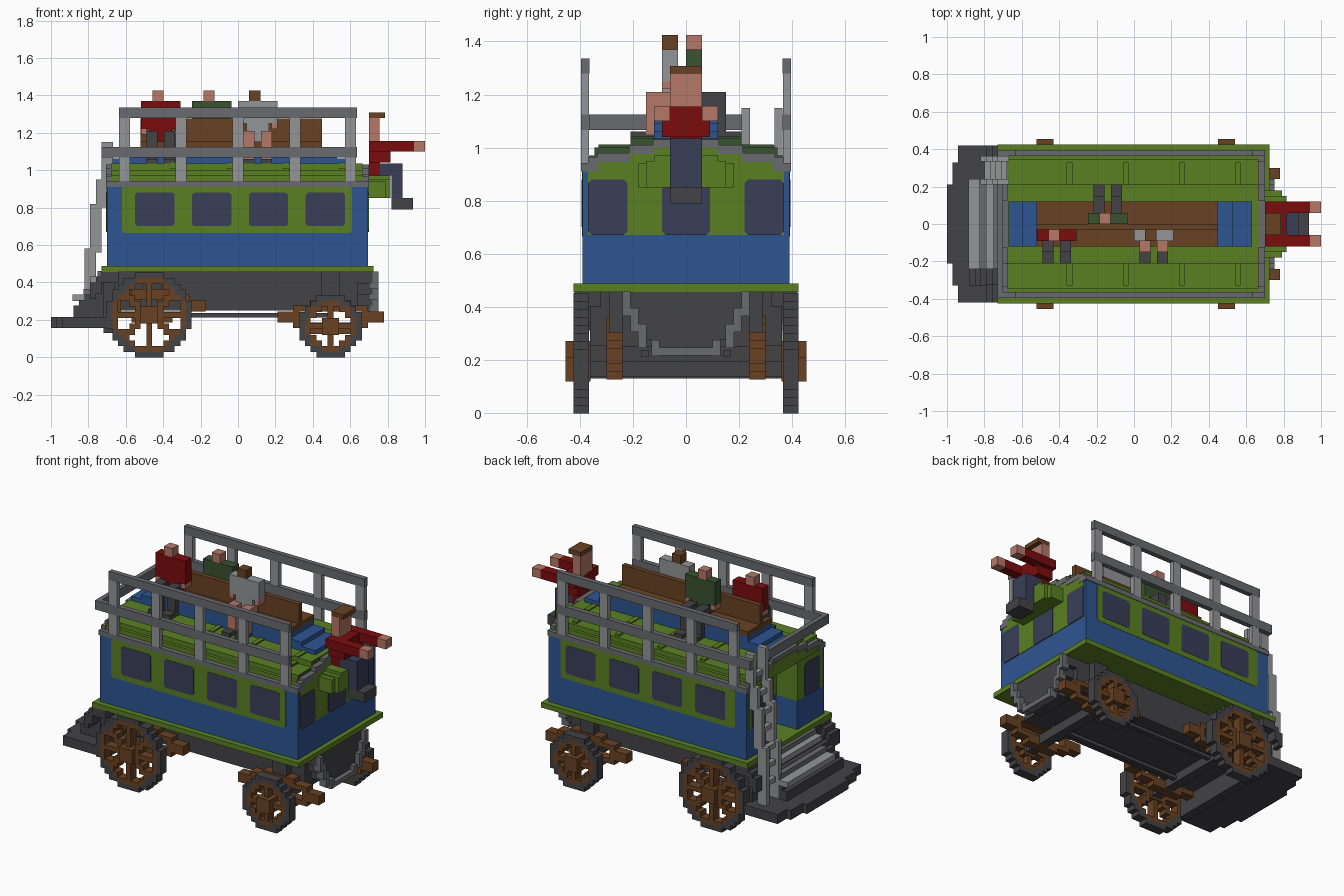
import bpy, bmesh, math

if "Cube" in bpy.data.objects:
    bpy.data.objects.remove(bpy.data.objects["Cube"])

U = 0.0303  # size of one block


def colour(name, hexa):
    def lin(v):
        v /= 255
        return v / 12.92 if v <= 0.04045 else ((v + 0.055) / 1.055) ** 2.4
    c = tuple(lin(int(hexa[i:i + 2], 16)) for i in (0, 2, 4)) + (1,)
    m = bpy.data.materials.new(name)
    m.diffuse_color = c
    m.use_nodes = True
    b = m.node_tree.nodes["Principled BSDF"]
    b.inputs["Base Color"].default_value = c
    b.inputs["Roughness"].default_value = 0.8
    return m


BLUE = colour("blue", "2D5592")
GREEN = colour("green", "5A8022")
DARK = colour("dark_grey", "434347")
MID = colour("mid_grey", "6A6B70")
LIGHT = colour("light_grey", "949597")
BROWN = colour("brown", "684222")
NAVY = colour("navy", "393E58")
SKIN = colour("skin", "B57868")
RED = colour("red", "7B0C0D")
FOREST = colour("dark_green", "3A5230")


def boxes(name, mats, items):
    """items: (x0, x1, y0, y1, z0, z1[, material slot])"""
    bm = bmesh.new()
    for it in items:
        x0, x1, y0, y1, z0, z1 = it[:6]
        vs = bmesh.ops.create_cube(bm, size=1)["verts"]
        for v in vs:
            v.co.x = x1 if v.co.x > 0 else x0
            v.co.y = y1 if v.co.y > 0 else y0
            v.co.z = z1 if v.co.z > 0 else z0
        for f in {f for v in vs for f in v.link_faces}:
            f.material_index = it[6] if len(it) > 6 else 0
    me = bpy.data.meshes.new(name)
    bm.normal_update()
    bm.to_mesh(me)
    bm.free()
    for m in mats:
        me.materials.append(m)
    ob = bpy.data.objects.new(name, me)
    bpy.context.collection.objects.link(ob)
    return ob


def both(items):
    """Mirror boxes across y = 0."""
    return items + [(b[0], b[1], -b[3], -b[2]) + tuple(b[4:]) for b in items]


def plate(name, mat, box, axis, bevel=0.012):
    """Thin panel with its four outline corners cut."""
    ob = boxes(name, [mat], [box])
    bm = bmesh.new()
    bm.from_mesh(ob.data)
    edges = [e for e in bm.edges if abs(e.verts[0].co[axis] - e.verts[1].co[axis]) > 1e-5
             and all(abs(e.verts[0].co[k] - e.verts[1].co[k]) < 1e-5 for k in range(3) if k != axis)]
    bmesh.ops.bevel(bm, geom=edges, offset=bevel, segments=1, affect='EDGES')
    bm.to_mesh(ob.data)
    bm.free()


# Carriage body, with a doorway left open at the rear
boxes("body", [BLUE], [(-0.55, 0.695, -0.39, 0.39, 0.485, 0.915)]
      + both([(-0.70, -0.55, 0.12, 0.39, 0.485, 0.915)]))
boxes("floor_plate", [GREEN], [(-0.73, 0.725, -0.425, 0.425, 0.455, 0.487)])
boxes("doorway_upper", [GREEN], [(-0.556, -0.55, -0.12, 0.12, 0.67, 0.915)]
      + both([(-0.70, -0.55, 0.117, 0.12, 0.67, 0.915)]))

# Painted side bands and windows
for side, s in (("front", -1), ("back", 1)):
    y0, y1 = sorted((s * 0.389, s * 0.392))
    plate(side + "_band", GREEN, (-0.62, 0.61, y0, y1, 0.665, 0.912), 1)
    for i in range(4):
        x = -0.55 + i * 0.304
        y0, y1 = sorted((s * 0.389, s * 0.394))
        plate(side + "_window", NAVY, (x, x + 0.21, y0, y1, 0.70, 0.88), 1)

# End bands and windows
boxes("driver_end_band", [GREEN], [(0.69, 0.698, -0.37, 0.37, 0.67, 0.915),
      (0.66, 0.698, -0.335, 0.335, 0.91, 0.947), (0.66, 0.698, -0.215, 0.215, 0.94, 0.977),
      (0.66, 0.698, -0.125, 0.125, 0.97, 1.003)])
for y, w in ((-0.295, 0.075), (0, 0.09), (0.295, 0.075)):
    plate("driver_end_window", NAVY, (0.694, 0.701, y - w, y + w, 0.67, 0.88), 0, 0.015)
for s in (-1, 1):
    a, b = sorted((s * 0.12, s * 0.37))
    boxes("rear_band", [GREEN], [(-0.703, -0.70, a, b, 0.67, 0.915)])
    plate("rear_window", NAVY, (-0.706, -0.70, s * 0.265 - 0.075, s * 0.265 + 0.075, 0.67, 0.88), 0, 0.015)

# Stepped roof with cross ribs; faces towards the driver are dark green
ribs = both([r for x in (-0.36, -0.06, 0.24, 0.54) for r in (
    (x, x + U, 0.21, 0.33, 0.99, 1.012), (x, x + U, 0.12, 0.21, 1.03, 1.042))])
roof = boxes("roof", [GREEN, FOREST],
             [(-0.68, 0.665, -0.365, 0.365, 0.91, 0.97), (-0.68, 0.665, -0.345, 0.345, 0.97, 1.0),
              (-0.68, 0.665, -0.21, 0.21, 1.0, 1.035)] + ribs)
for p in roof.data.polygons:
    if p.normal.x > 0.5:
        p.material_index = 1

# Grey trim following the roof edge
trim = [(-0.705, 0.70, 0.36, 0.395, 0.91, 0.942)]
for x0, x1 in ((-0.705, -0.675), (0.665, 0.70)):
    trim += [(x0, x1, 0.33, 0.37, 0.91, 0.965), (x0, x1, 0.21, 0.335, 0.945, 0.98),
             (x0, x1, 0.12, 0.215, 0.975, 1.01), (x0, x1, 0, 0.125, 1.0, 1.03)]
boxes("roof_trim", [MID], both(trim))
boxes("rear_gable", [GREEN], [(-0.70, -0.67, -0.335, 0.335, 0.912, 0.947),
      (-0.70, -0.67, -0.215, 0.215, 0.94, 0.977), (-0.70, -0.67, -0.125, 0.125, 0.97, 1.003)])

# Railings
posts = [(x - 0.029, x + 0.029, 0.365, 0.395, 0.94, 1.285) for x in (-0.606, -0.304, 0, 0.304, 0.602)]
boxes("rail_posts", [LIGHT], both(posts))
boxes("rails", [MID], both([(-0.635, 0.635, 0.364, 0.396, 1.28, 1.335),
                            (-0.73, 0.635, 0.364, 0.396, 1.067, 1.125)])
      + [(-0.73, -0.70, -0.365, 0.21, 1.067, 1.125)])

# Roof ladder: leaning stiles in steps, with rungs
ladder = []
for x, z0, z1 in ((-0.82, 0.215, 0.58), (-0.79, 0.56, 0.82), (-0.76, 0.80, 0.95), (-0.73, 0.93, 1.15)):
    for y in (0.21, 0.333):
        ladder.append((x, x + 2 * U, y, y + U, z0, z1))
for i in range(7):
    z = 0.32 + i * 0.11
    x = -0.80 + 0.03 * (z > 0.58) + 0.03 * (z > 0.82) + 0.03 * (z > 0.95)
    ladder.append((x, x + U, 0.24, 0.335, z, z + U))
boxes("ladder", [LIGHT], ladder)

# Rear platform, stairs, back board and stepped mudguards beside them
boxes("rear_platform", [DARK], [(-0.94, -0.70, -0.42, 0.42, 0.155, 0.215),
      (-0.97, -0.94, -0.33, 0.33, 0.155, 0.215), (-1.0, -0.97, -0.21, 0.21, 0.155, 0.215)])
boxes("stair_wedge", [DARK], [(-0.88 + i * U, -0.66, -0.33, 0.24, 0.21, 0.275 + i * U) for i in range(7)]
      + [(-0.72, -0.66, -0.362, 0.362, 0.13, 0.457)])
boxes("mudguards", [DARK], both([(-0.79, -0.76, 0.32, 0.42, 0.31, 0.40),
      (-0.76, -0.73, 0.32, 0.42, 0.34, 0.43), (-0.73, -0.64, 0.32, 0.42, 0.40, 0.457)]))
boxes("stair_treads", [LIGHT, MID], [
    (-0.885, -0.82, -0.24, 0.24, 0.30, 0.335), (-0.825, -0.79, -0.24, 0.24, 0.335, 0.365, 1),
    (-0.79, -0.73, -0.24, 0.24, 0.395, 0.43), (-0.75, -0.70, -0.24, 0.24, 0.43, 0.46, 1)])

# Hull under the floor, ending in a stepped footwell with a grey rim
levels = [(0.24, 0.395, 0.457), (0.21, 0.335, 0.395), (0.18, 0.275, 0.335), (0.13, 0.245, 0.275)]
boxes("hull", [DARK], [(-0.70, 0.64, -0.24, 0.24, 0.25, 0.457)]
      + [(0.60, 0.72, -w, w, a, b) for w, a, b in levels])
rim = [(0.70, 0.75, w - U, w, a - 0.03, b) for w, a, b in levels]
boxes("hull_rim", [MID], both(rim) + [(0.70, 0.75, -0.13, 0.13, 0.217, 0.247)])


# Wheels: blocky tyre, rim, spokes and hub
def wheel(name, cx, n, diagonals):
    cz, items = (n + 0.5) * U - 0.002, []
    for i in range(-n, n + 1):
        for j in range(-n, n + 1):
            d = math.hypot(i, j)
            if d > n + 0.45:
                continue
            spoke = i == 0 or j == 0 or abs(i) - abs(j) in diagonals
            if d > n - 1.5 or d < 1.5 or spoke:
                x, z = cx + i * U, cz + j * U
                items.append((x - U / 2, x + U / 2, 0.365, 0.425, z - U / 2, z + U / 2,
                              0 if d > n - 0.65 else 1))
    items.append((cx - 1.5 * U, cx + 1.5 * U, 0.36, 0.455, cz - 1.5 * U, cz + 1.5 * U, 1))
    boxes(name + "_wheels", [DARK, BROWN], both(items))
    boxes(name + "_axle", [DARK], [(cx - U, cx + U, -0.37, 0.37, cz - U, cz + U)])


wheel("rear", -0.475, 7, (0, 1))
wheel("driver", 0.495, 5, ())

# Leaf springs and connecting rods
for name, cx, z in (("rear_springs", -0.46, 0.245), ("driver_springs", 0.495, 0.185)):
    boxes(name, [BROWN], both([
        (cx - 0.285, cx - 0.165, 0.24, 0.30, z, z + 0.06), (cx + 0.165, cx + 0.285, 0.24, 0.30, z, z + 0.06),
        (cx - 0.20, cx + 0.20, 0.24, 0.30, z + 0.06, z + 0.09),
        (cx - 0.11, cx + 0.11, 0.24, 0.30, z + 0.09, z + 0.12),
        (cx - 0.20, cx + 0.20, 0.24, 0.30, z - 0.03, z),
        (cx - 0.11, cx + 0.11, 0.24, 0.30, z - 0.06, z - 0.03)]))
    boxes(name + "_hanger", [DARK], both([(cx - 0.05, cx + 0.05, 0.18, 0.29, z + 0.12, 0.457)]))
boxes("rods", [DARK], both([(-0.475, 0.495, 0.14, 0.17, 0.213, 0.235)]))

# Roof bench
boxes("bench_base", [BLUE], [(-0.67, 0.63, -0.12, 0.12, 1.03, 1.062),
      (-0.60, 0.53, -0.12, 0.12, 1.06, 1.09), (-0.52, 0.45, -0.12, 0.12, 1.09, 1.121)])
boxes("bench", [BROWN], [(-0.52, 0.45, -0.12, 0.12, 1.12, 1.152), (-0.52, 0.45, -0.03, 0.0, 1.15, 1.275)])


# Seated passengers: s is the side they face, chest is where the torso narrows
def passenger(name, cx, y, s, chest, top, head, leg):
    t = sorted((y, y + s * 0.06))
    body = [(cx - 0.105, cx + 0.105, *t, chest, 1.37), (cx - 0.06, cx + 0.06, *t, 1.15, chest),
            (cx - 0.105, cx - 0.075, *t, chest - 0.03, chest, 1),
            (cx + 0.075, cx + 0.105, *t, chest - 0.03, chest, 1),
            (cx - 0.045, cx + 0.014, *t, 1.37, 1.425, 2)]
    for k in (-0.047, 0.047):
        for y0, y1, z0, z1, slot in ((0.06, 0.15, 1.152, 1.21, 3), (0.115, 0.15, 1.05, 1.16, 3),
                                     (0.115, 0.21, 1.0, 1.06, 4)):
            body.append((cx + k - 0.029, cx + k + 0.029, *sorted((s * y0, s * y1)), z0, z1, slot))
    boxes(name, [top, SKIN, head, leg, DARK], body)


passenger("passenger_red", -0.413, -0.03, -1, 1.22, RED, SKIN, DARK)
passenger("passenger_grey", 0.105, -0.03, -1, 1.25, LIGHT, BROWN, SKIN)
passenger("passenger_green", -0.14, 0.0, 1, 1.22, FOREST, SKIN, DARK)

# Driver and seat box
boxes("driver_seat", [GREEN], [(0.69, 0.815, -0.12, 0.12, 0.91, 0.97),
      (0.69, 0.79, -0.18, 0.18, 0.85, 0.94), (0.69, 0.815, -0.15, 0.15, 0.85, 0.95)])
boxes("driver_torso", [RED], [(0.70, 0.76, -0.06, 0.06, 0.97, 1.05), (0.70, 0.815, -0.09, 0.09, 1.04, 1.155)])
boxes("driver_arms", [RED, SKIN], both([(0.70, 0.94, 0.06, 0.12, 1.10, 1.157),
                                        (0.94, 1.0, 0.06, 0.12, 1.10, 1.157, 1)]))
boxes("driver_legs", [NAVY, DARK], [(0.75, 0.88, -0.06, 0.06, 0.97, 1.035),
      (0.82, 0.88, -0.06, 0.06, 0.85, 1.0), (0.82, 0.935, -0.06, 0.06, 0.79, 0.85, 1)])
boxes("driver_head", [SKIN, BROWN], [(0.70, 0.757, -0.06, 0.06, 1.15, 1.28),
      (0.70, 0.787, -0.06, 0.06, 1.28, 1.308, 1)])
